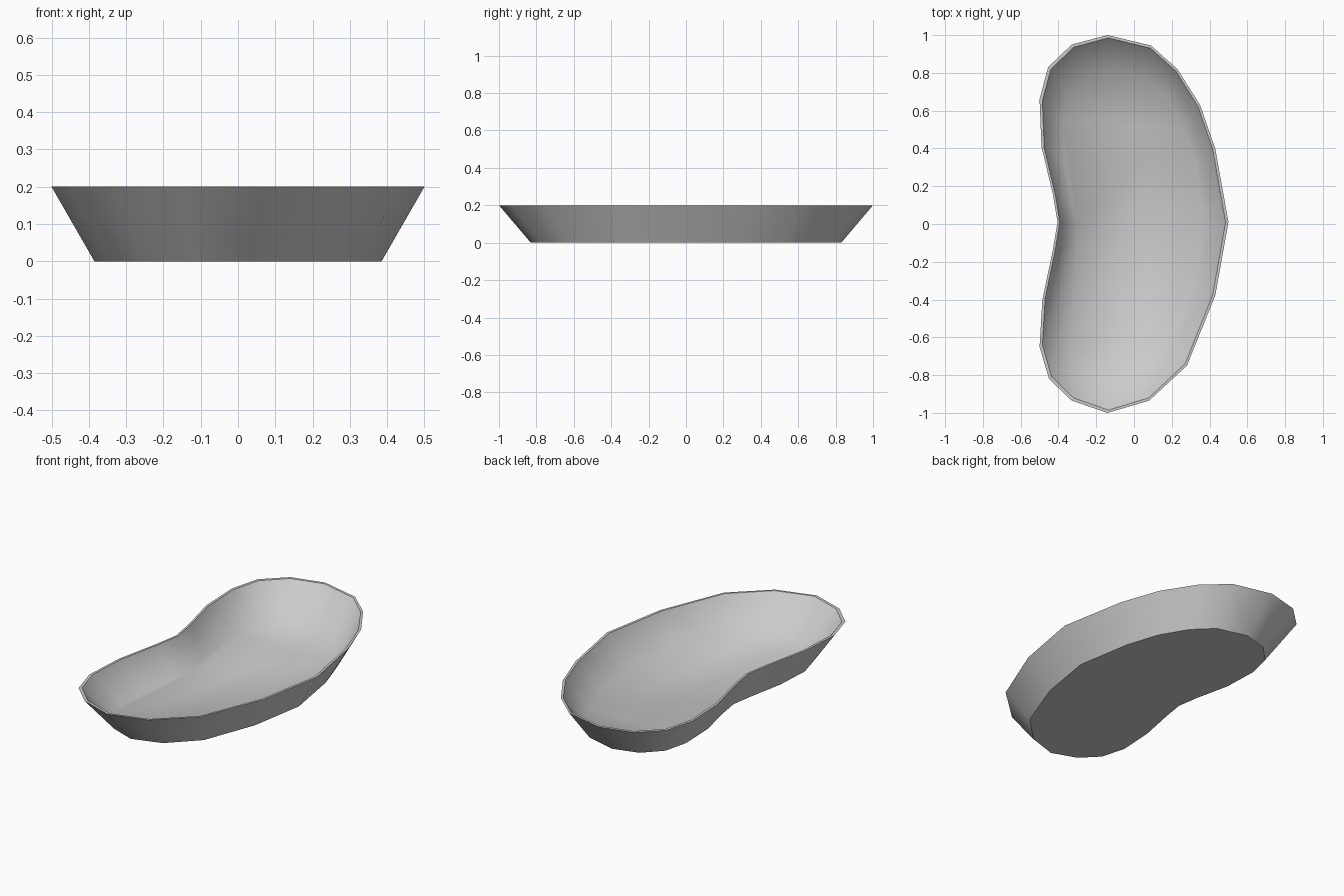
import bpy, bmesh

if "Cube" in bpy.data.objects:
    bpy.data.objects.remove(bpy.data.objects["Cube"])

# Kidney-shaped rim outline, clockwise from the back tip
RIM = [(-0.14, 1.0), (0.09, 0.945), (0.23, 0.82), (0.35, 0.63), (0.43, 0.40),
       (0.5, 0.01), (0.43, -0.38), (0.28, -0.75), (0.08, -0.935), (-0.14, -1.0),
       (-0.33, -0.935), (-0.45, -0.82), (-0.5, -0.65), (-0.485, -0.40),
       (-0.43, -0.14), (-0.405, 0.01), (-0.43, 0.16), (-0.49, 0.41),
       (-0.5, 0.66), (-0.455, 0.83), (-0.33, 0.95)]

# Cross-section: x scale, y scale, height (base, outer rim, inner rim, floor edge)
SECTION = [(0.77, 0.83, 0.0), (1.0, 1.0, 0.2), (0.97, 0.985, 0.2), (0.75, 0.81, 0.018)]

bm = bmesh.new()
rings = [[bm.verts.new((x * sx, y * sy, z)) for x, y in RIM] for sx, sy, z in SECTION]
n = len(RIM)

# Walls and rim lip
for a, b in zip(rings, rings[1:]):
    for i in range(n):
        j = (i + 1) % n
        bm.faces.new((a[i], a[j], b[j], b[i]))

# Underside and inner floor
bm.faces.new(rings[0])
bm.faces.new(rings[-1])
bmesh.ops.recalc_face_normals(bm, faces=bm.faces)

# Smooth sides and bowl, crisp base and lip
for f in bm.faces:
    f.smooth = True
for ring in rings[:3]:
    for i in range(n):
        bm.edges.get((ring[i], ring[(i + 1) % n])).smooth = False

mesh = bpy.data.meshes.new("kidney_dish")
bm.to_mesh(mesh)
bm.free()
bpy.context.collection.objects.link(bpy.data.objects.new("kidney_dish", mesh))
